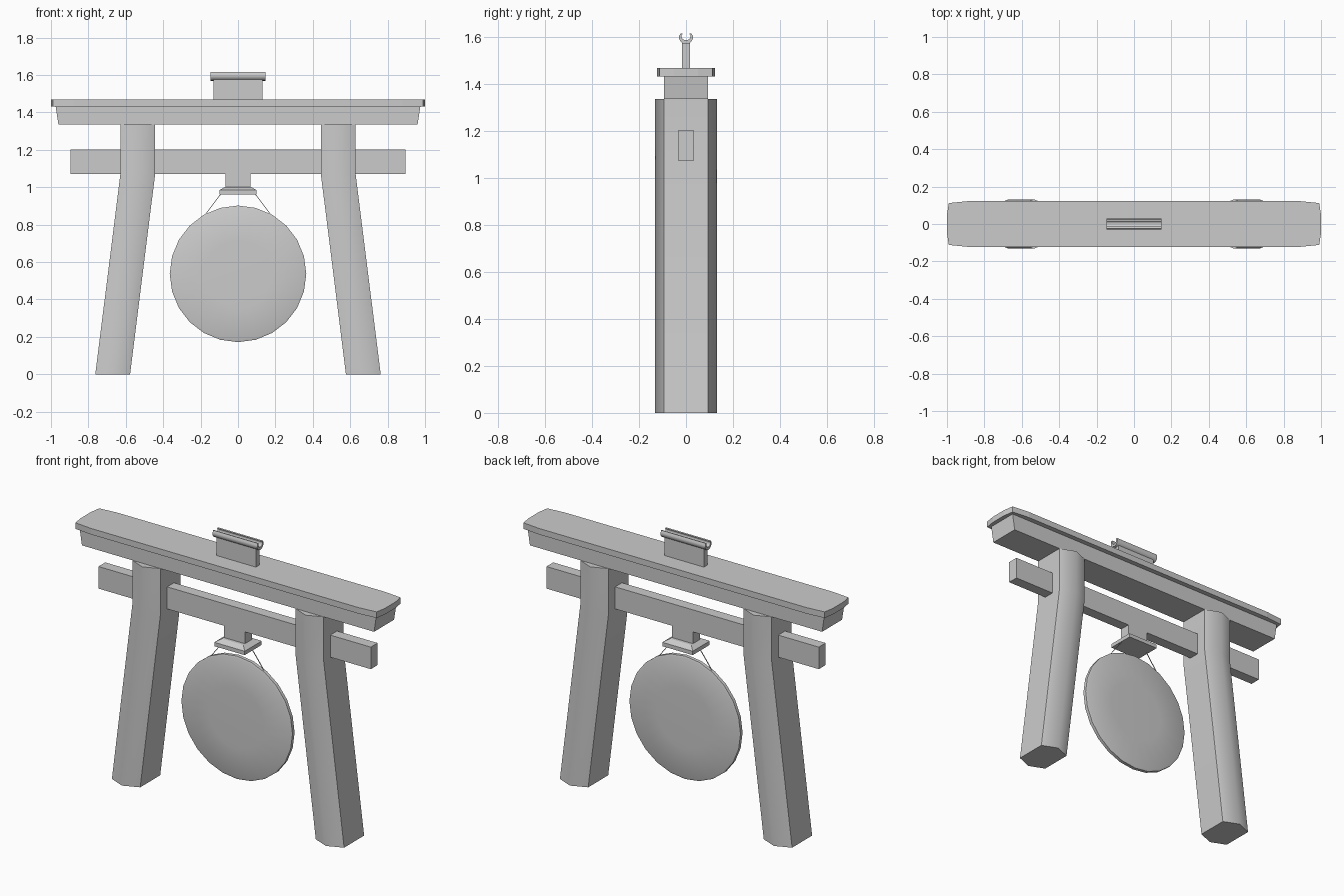
import bpy, bmesh
from math import sin, cos, pi, radians
from mathutils import Vector

if "Cube" in bpy.data.objects:
    bpy.data.objects.remove(bpy.data.objects["Cube"])


def loft(name, rings, smooth=None):
    """Skin a closed solid through rings of equal point count."""
    bm = bmesh.new()
    vs = [[bm.verts.new(p) for p in ring] for ring in rings]
    n = len(vs[0])
    for a, b in zip(vs, vs[1:]):
        for i in range(n):
            j = (i + 1) % n
            bm.faces.new((a[i], a[j], b[j], b[i]))
    bm.faces.new(vs[0][::-1])
    bm.faces.new(vs[-1])
    bmesh.ops.recalc_face_normals(bm, faces=bm.faces)
    me = bpy.data.meshes.new(name)
    bm.to_mesh(me)
    bm.free()
    ob = bpy.data.objects.new(name, me)
    bpy.context.collection.objects.link(ob)
    if smooth:
        bpy.ops.object.select_all(action='DESELECT')
        ob.select_set(True)
        bpy.context.view_layer.objects.active = ob
        bpy.ops.object.shade_smooth_by_angle(angle=radians(smooth))
    return ob


def rect(hx, hy, z):
    return [(-hx, -hy, z), (hx, -hy, z), (hx, hy, z), (-hx, hy, z)]


# Legs: six-sided posts, leaning below the tie beam and upright above it
hexagon = [(-.093, -.094), (0, -.132), (.093, -.094),
           (.093, .094), (0, .132), (-.093, .094)]
for side, label in ((-1, "left"), (1, "right")):
    loft(label + "_leg",
         [[(side * cx + x, y, z) for x, y in hexagon]
          for cx, z in ((.67, 0), (.536, 1.07), (.536, 1.335))], smooth=50)

# Tie beam through both legs
loft("tie_beam", [rect(.895, .032, 1.072), rect(.895, .032, 1.203)])

# Lintel with slanted ends
loft("lintel", [rect(.96, .094, 1.335), rect(.975, .094, 1.432)])

# Roof cap with rounded ends
end = [(.88, -.123), (.99, -.112), (1, -.05), (1, .05), (.99, .112), (.88, .123)]
outline = end + [(-x, -y) for x, y in end]
loft("roof_cap", [[(x, y, z) for x, y in outline] for z in (1.432, 1.468)])

# Ridge ornament: upright plate carrying an open trough
loft("ridge_plate", [rect(.13, .018, 1.46), rect(.13, .018, 1.576)])
angles = [radians(a) for a in range(-220, 41, 26)]
trough = ([(.03 * cos(a), 1.597 + .028 * sin(a)) for a in angles] +
          [(.019 * cos(a), 1.602 + .017 * sin(a)) for a in reversed(angles)])
loft("ridge_trough", [[(x, y, z) for y, z in trough] for x in (-.147, .147)], smooth=40)

# Gong hanger: stem flush with the beam and a chamfered foot plate
loft("hanger_stem", [rect(.068, .032, .99), rect(.068, .032, 1.08)])
loft("hanger_plate", [rect(.1, .08, .961), rect(.1, .08, .984), rect(.07, .05, 1.002)])

# Gong: thin, slightly domed disc facing front and back
SEG = 24
gong = []
for r, y in ((.18, -.019), (.355, -.014), (.365, -.010),
             (.365, .010), (.355, .014), (.18, .019)):
    gong.append([(r * cos(2 * pi * i / SEG), y, .537 + r * sin(2 * pi * i / SEG))
                 for i in range(SEG)])
loft("gong", gong, smooth=30)

# Cords from the hanger to the gong rim
for side, label in ((-1, "left"), (1, "right")):
    top, low = Vector((side * .091, 0, .965)), Vector((side * .178, 0, .85))
    square = [Vector((dx, dy, 0)) for dx, dy in
              ((-.002, -.002), (.002, -.002), (.002, .002), (-.002, .002))]
    loft(label + "_cord", [[p + q for q in square] for p in (low, top)])
